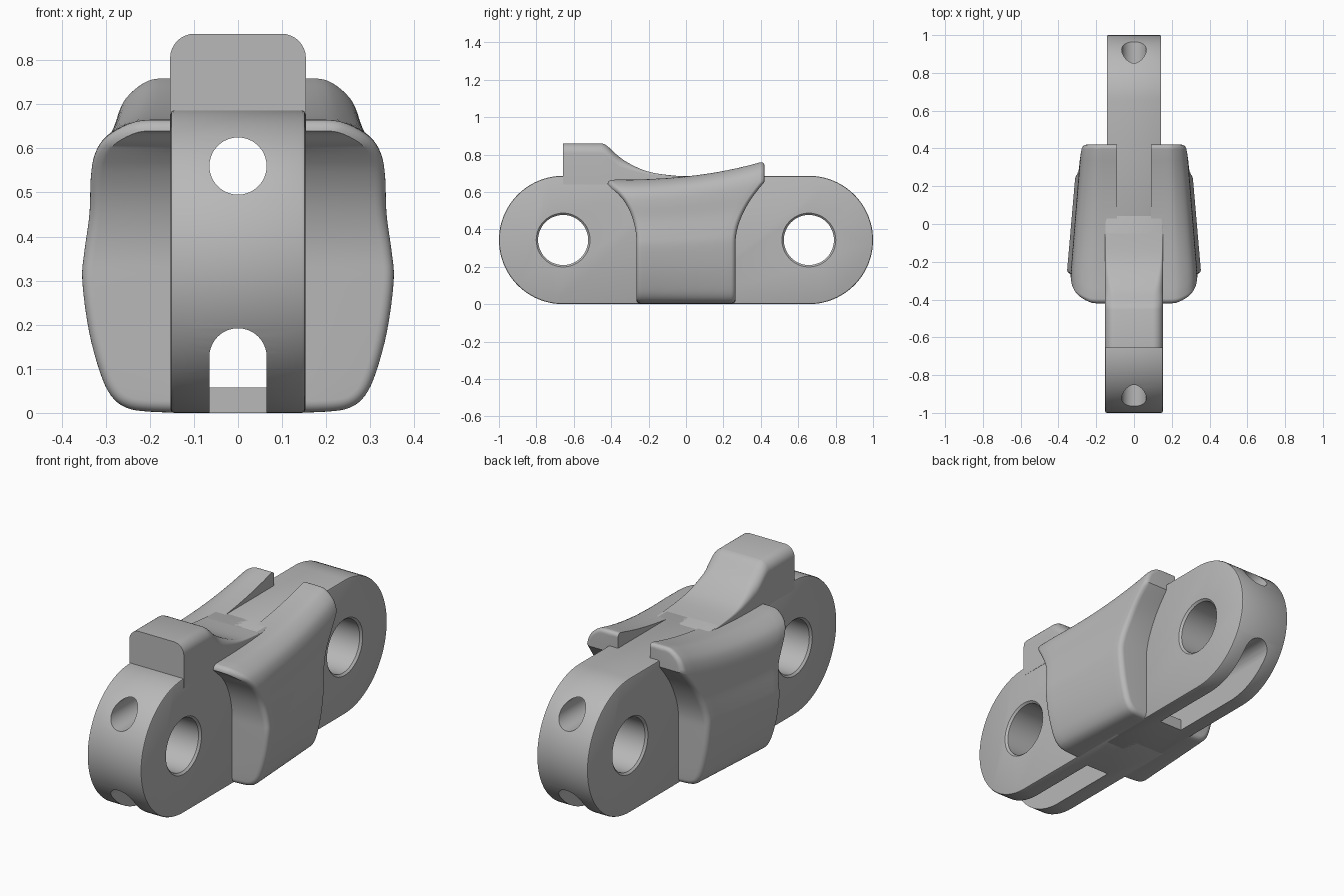
import bpy, bmesh, math
from mathutils import Vector

if "Cube" in bpy.data.objects:
    bpy.data.objects.remove(bpy.data.objects["Cube"], do_unlink=True)

steel = bpy.data.materials.new("plain grey")
steel.use_nodes = True
GREY = (0.48, 0.48, 0.48, 1)
steel.diffuse_color = GREY
steel.node_tree.nodes["Principled BSDF"].inputs["Base Color"].default_value = GREY

R, CY = 0.343, 0.657          # end radius and pin centre distance
PIN, BORE = 0.134, 0.065      # pin hole and channel radii
FIN_IN, EDGE = 0.09, 0.025    # inner wall of the fins, edge rounding


def loft(name, rings):
    """Skin a list of closed rings and cap both ends."""
    bm = bmesh.new()
    rows = [[bm.verts.new(p) for p in ring] for ring in rings]
    n = len(rows[0])
    for a, b in zip(rows, rows[1:]):
        for i in range(n):
            j = (i + 1) % n
            bm.faces.new((a[i], a[j], b[j], b[i]))
    bm.faces.new(rows[0])
    bm.faces.new(rows[-1])
    bmesh.ops.remove_doubles(bm, verts=bm.verts, dist=0.0002)
    bmesh.ops.recalc_face_normals(bm, faces=bm.faces)
    mesh = bpy.data.meshes.new(name)
    bm.to_mesh(mesh)
    bm.free()
    mesh.materials.append(steel)
    ob = bpy.data.objects.new(name, mesh)
    bpy.context.collection.objects.link(ob)
    return ob


def select(ob):
    bpy.ops.object.select_all(action='DESELECT')
    ob.select_set(True)
    bpy.context.view_layer.objects.active = ob


def smooth(ob):
    select(ob)
    bpy.ops.object.shade_smooth_by_angle(angle=math.radians(35))


def arc(cx, cy, r, start, end, steps):
    return [(cx + r * math.cos(math.radians(start + (end - start) * k / steps)),
             cy + r * math.sin(math.radians(start + (end - start) * k / steps)))
            for k in range(steps + 1)]


def along_y(name, outline, y0, y1):
    return loft(name, [[(x, y, z) for x, z in outline] for y in (y0, y1)])


def cut(ob, cutter):
    select(ob)
    mod = ob.modifiers.new("cut", 'BOOLEAN')
    mod.operation, mod.solver, mod.object = 'DIFFERENCE', 'EXACT', cutter
    bpy.ops.object.modifier_apply(modifier=mod.name)
    bpy.data.objects.remove(cutter, do_unlink=True)


# Link halves: rounded ends with pin hole, upper channel and lower slot
def link_half(name, side, half_width):
    outline = [(-0.05, 2 * R)] + arc(CY, R, R, 90, -90, 48) + [(-0.05, 0)]
    ob = loft(name, [[(x, side * y, z) for y, z in outline]
                     for x in (-half_width, half_width)])
    select(ob)
    bev = ob.modifiers.new("bevel", 'BEVEL')
    bev.width, bev.segments = 0.008, 2
    bev.limit_method, bev.angle_limit = 'ANGLE', math.radians(40)
    bpy.ops.object.modifier_apply(modifier=bev.name)

    stations = [(-half_width - 0.01, PIN + 0.02), (-half_width + 0.01, PIN),
                (half_width - 0.01, PIN), (half_width + 0.01, PIN + 0.02)]
    cut(ob, loft("pin_cutter", [[(x, y, z) for y, z in
                                 arc(side * CY, R, r, 0, 352.5, 47)]
                                for x, r in stations]))
    cut(ob, along_y("channel_cutter", arc(0, 0.56, BORE, 0, 350, 35), -1.3, 1.3))
    arch = arc(0, 0.127, BORE, 0, 180, 20)
    cut(ob, along_y("tunnel_cutter", arch + [(-BORE, 0.058), (BORE, 0.058)], -1.3, 1.3))
    slot = [(BORE, 0.1), (-BORE, 0.1), (-BORE, -0.1), (BORE, -0.1)]
    cut(ob, along_y("slot_cutter", slot, side * 0.28, side * 1.3))
    smooth(ob)


link_half("front_link_half", -1, 0.153)
link_half("back_link_half", 1, 0.144)


# Top block with a ramp sweeping down to the link
def block_ring(y, top):
    w = 0.154
    r = max(0.004, min(0.055, (top - 0.68) * 0.5))
    pts = arc(w - r, top - r, r, 0, 90, 8) + arc(r - w, top - r, r, 90, 180, 8)
    pts += [(-w, 0.64), (w, 0.64)]
    return [(x, y, z) for x, z in pts]


def spline(points, steps):
    """Smooth curve through 2D points."""
    pts = [Vector(p) for p in points]
    pts = [pts[0]] + pts + [pts[-1]]
    out = []
    for a, b, c, d in zip(pts, pts[1:], pts[2:], pts[3:]):
        for k in range(steps):
            t = k / steps
            out.append(0.5 * (2 * b + (c - a) * t + (2 * a - 5 * b + 4 * c - d) * t * t
                              + (3 * b - a - 3 * c + d) * t ** 3))
    return out + [pts[-1]]


ramp = spline([(-0.45, 0.86), (-0.42, 0.845), (-0.35, 0.782), (-0.27, 0.735),
               (-0.18, 0.703), (-0.05, 0.686), (0.05, 0.68)], 4)
smooth(loft("top_block", [block_ring(y, z) for y, z in [(-0.657, 0.86)] + ramp]))


# Side fins: bulged section swept between curved front and back edges
def flare(v, start, end):
    t = min(1, max(0, (v - start) / (end - start)))
    return 0.265 + 0.155 * t ** 2.1


def fin_top(y):
    return 0.665 + 0.1 * max(0, (y + 0.42) / 0.84) ** 2.5


def fin(name, side):
    section = spline([(FIN_IN, 0), (0.2, 0.004), (0.255, 0.018), (0.29, 0.06),
                      (0.315, 0.14), (0.34, 0.28), (0.355, 0.45), (0.35, 0.55),
                      (0.337, 0.68), (0.334, 0.8), (0.325, 0.88), (0.3, 0.94),
                      (0.25, 0.985), (0.2, 1), (FIN_IN, 1)], 4)
    # quarter-round steps: distance from the edge and inset of the surface
    rounding = [(EDGE * (1 - math.cos(a)), EDGE * (1 - math.sin(a)))
                for a in (math.radians(15 * k) for k in range(6))]
    rings = []
    for i, p in enumerate(section):
        tangent = section[min(i + 1, len(section) - 1)] - section[max(i - 1, 0)]
        normal = Vector((tangent.y * 0.68, -tangent.x)).normalized()
        v = min(1, max(0, p.y))
        y0, y1 = -flare(v, 0.5, 1), flare(v, 0.45, 0.86)
        # rows across the fin: rounded ends and an even middle
        start, span = y0 + EDGE, y1 - y0 - 2 * EDGE
        rows = [(y0 + d, inset) for d, inset in rounding]
        rows += [(start + span * k / 14, 0) for k in range(15)]
        rows += [(y1 - d, inset) for d, inset in reversed(rounding)]
        outer, inner = [], []
        for y, inset in rows:
            taper = 1 - 0.17 * max(0, (y + 0.26) / 0.52)
            x = FIN_IN + (p.x - FIN_IN) * taper - inset * normal.x
            z = v * fin_top(y) - inset * normal.y
            outer.append((side * max(x, FIN_IN), y, z))
            inner.append((side * FIN_IN, y, z))
        rings.append(outer + inner[::-1])
    smooth(loft(name, rings))


fin("left_fin", 1)
fin("right_fin", -1)
